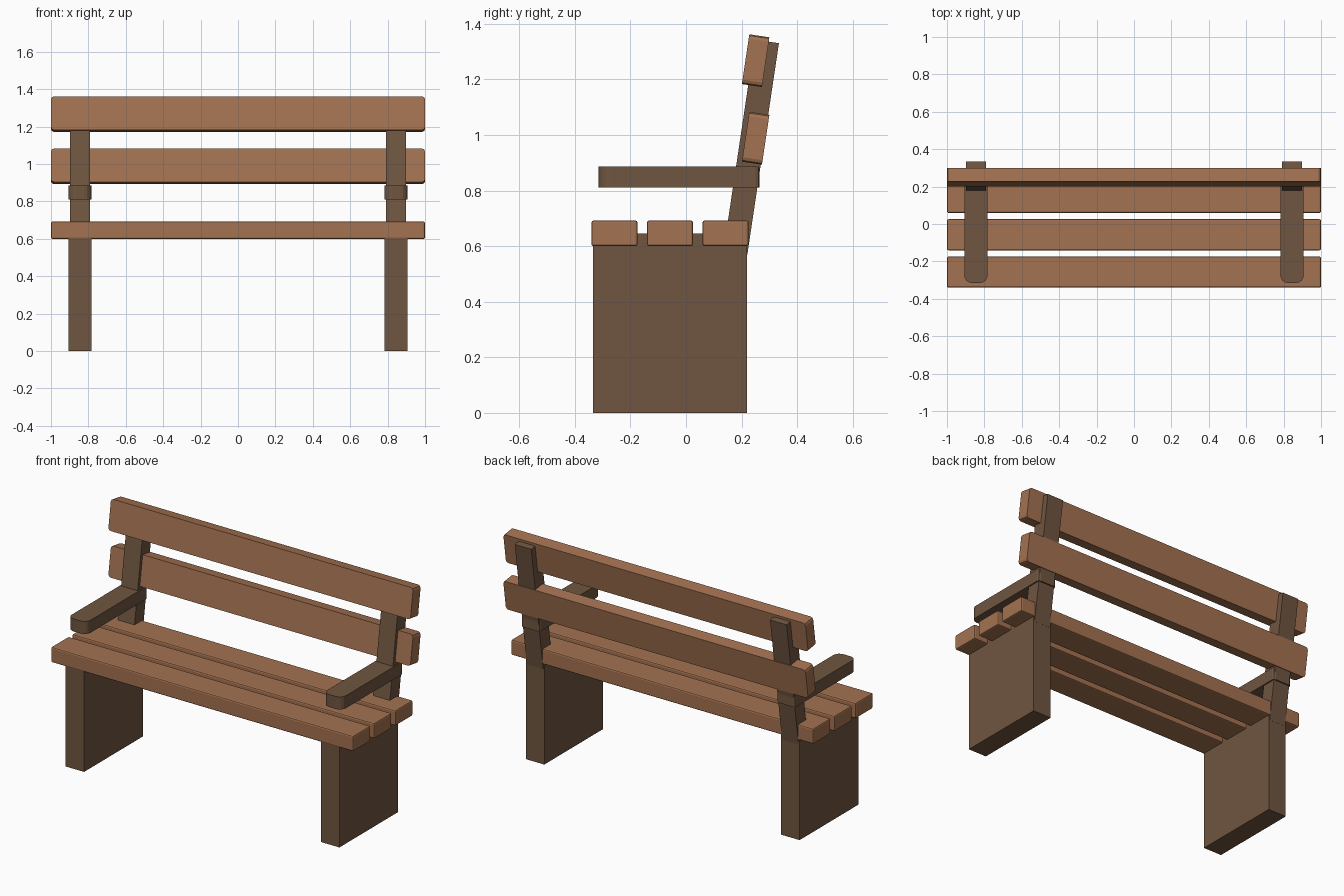
import bpy, bmesh, math
from mathutils import Matrix

if "Cube" in bpy.data.objects:
    bpy.data.objects.remove(bpy.data.objects["Cube"])

TILT = math.radians(-8.5)


def material(name, color):
    m = bpy.data.materials.new(name)
    m.diffuse_color = (*color, 1)
    m.use_nodes = True
    m.node_tree.nodes["Principled BSDF"].inputs["Base Color"].default_value = m.diffuse_color
    return m


light_wood = material("light wood", (0.37, 0.168, 0.082))
dark_wood = material("dark wood", (0.16, 0.093, 0.052))


def box(name, center, size, mat, tilt=0.0, bevels=()):
    """Box tilted about x; bevels is a list of (edge rule, width, segments)."""
    bm = bmesh.new()
    bmesh.ops.create_cube(bm, size=1, matrix=Matrix.Diagonal((*size, 1)))
    for rule, width, segments in bevels:
        edges = [e for e in bm.edges if rule(e)]
        bmesh.ops.bevel(bm, geom=edges, offset=width, segments=segments,
                        profile=0.5, affect='EDGES')
    mesh = bpy.data.meshes.new(name)
    bm.transform(Matrix.Translation(center) @ Matrix.Rotation(tilt, 4, 'X'))
    bm.to_mesh(mesh)
    bm.free()
    mesh.materials.append(mat)
    obj = bpy.data.objects.new(name, mesh)
    bpy.context.collection.objects.link(obj)
    return obj


def along(axis, side=0):
    """Edges parallel to an axis, optionally only at the front or back."""
    def rule(e):
        a, b = e.verts[0].co, e.verts[1].co
        d = (b - a).normalized()
        return abs(d[axis]) > 0.99 and (side == 0 or (a.y + b.y) * side > 0)
    return rule


# Seat slats
for i, y in enumerate((-0.2575, -0.0575, 0.1425)):
    box(f"seat_slat_{i + 1}", (0, y, 0.646), (2, 0.166, 0.092), light_wood,
        bevels=[(lambda e: True, 0.008, 2)])

# Backrest slats, leaning back
for i, z in enumerate((0.988, 1.267)):
    box(f"back_slat_{i + 1}", (0, 0.2505, z), (2, 0.073, 0.181), light_wood, TILT,
        bevels=[(along(1), 0.016, 2)])

# Legs, back posts and armrests on both sides
for side, s in (("left", -1), ("right", 1)):
    x = 0.845 * s
    box(f"leg_{side}", (x, -0.0575, 0.3225), (0.122, 0.555, 0.645), dark_wood)
    box(f"back_post_{side}", (x, 0.2345, 0.9565), (0.109, 0.087, 0.768),
        dark_wood, TILT)
    box(f"armrest_{side}", (x, -0.025, 0.848), (0.124, 0.58, 0.075), dark_wood,
        bevels=[(along(2, -1), 0.04, 4), (along(2, 1), 0.015, 2)])
